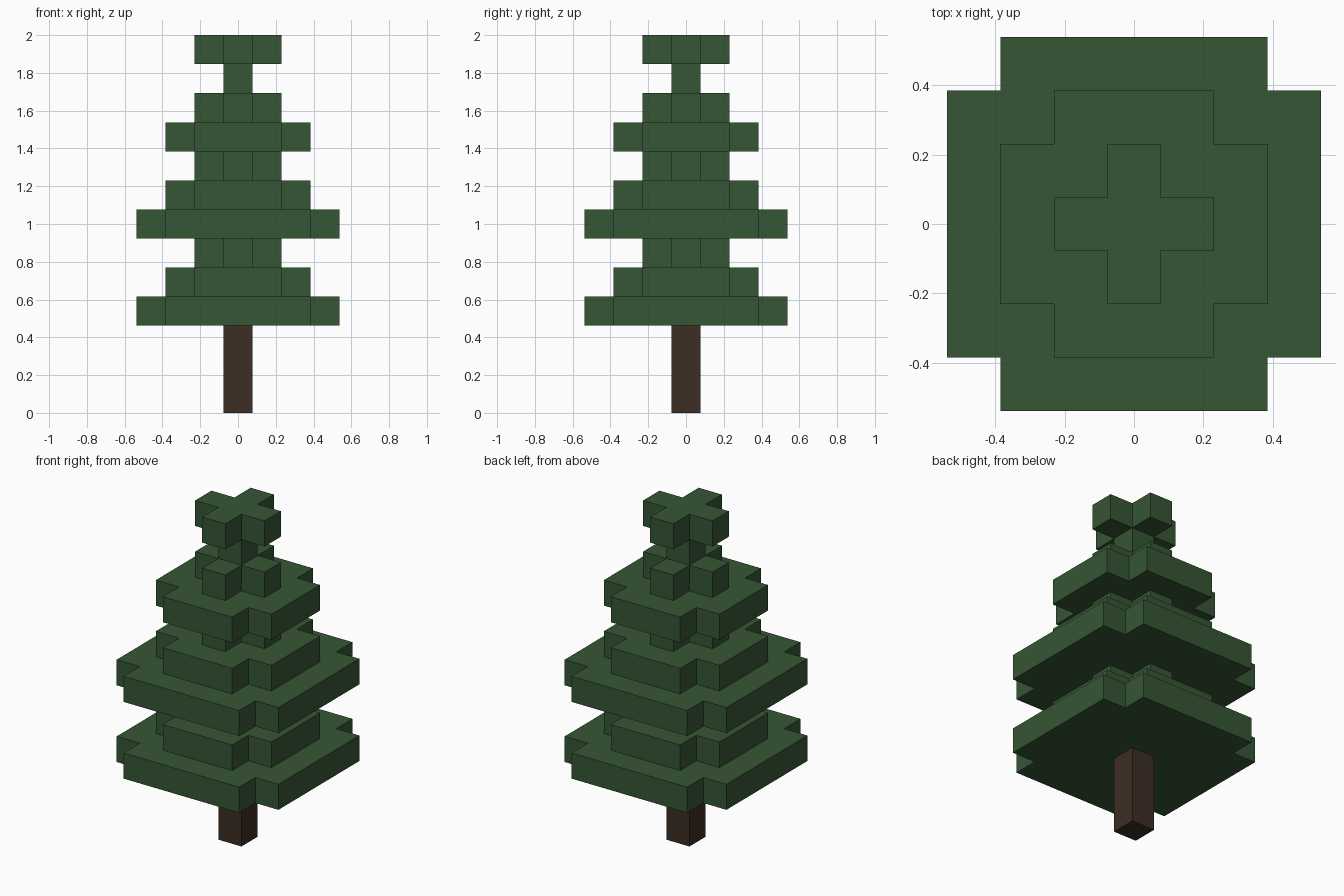
import bpy
import bmesh

BLOCK = 2 / 13          # edge of one block; the tree is 13 blocks tall
TRUNK_BLOCKS = 3
# Half width of each foliage layer in blocks, from the bottom up
LAYERS = [
    ("lower_tier", (3.5, 2.5, 1.5)),
    ("middle_tier", (3.5, 2.5, 1.5)),
    ("upper_tier", (2.5, 1.5)),
    ("tip", (0.5, 1.5)),
]

cube = bpy.data.objects.get("Cube")
if cube:
    bpy.data.objects.remove(cube, do_unlink=True)


def make_material(name, rgb):
    mat = bpy.data.materials.new(name)
    mat.use_nodes = True
    color = (*rgb, 1)
    mat.diffuse_color = color
    bsdf = next(n for n in mat.node_tree.nodes if n.type == "BSDF_PRINCIPLED")
    bsdf.inputs["Base Color"].default_value = color
    return mat


def layer_outline(half):
    """Square outline with one block notched out of each corner."""
    if half < 1:
        return [(half, -half), (half, half), (-half, half), (-half, -half)]
    inner = half - 1
    points = []
    corner = [(half, inner), (inner, inner), (inner, half)]
    for _ in range(4):
        points += corner
        corner = [(-y, x) for x, y in corner]
    return points


def make_prism(name, outline, bottom, height, mat):
    """Extrude an outline given in blocks straight up."""
    bm = bmesh.new()
    base = bm.faces.new([bm.verts.new((x * BLOCK, y * BLOCK, bottom * BLOCK))
                         for x, y in outline])
    top = bmesh.ops.extrude_face_region(bm, geom=[base], use_keep_orig=True)["geom"]
    bmesh.ops.translate(bm, vec=(0, 0, height * BLOCK),
                        verts=[v for v in top if isinstance(v, bmesh.types.BMVert)])
    bmesh.ops.recalc_face_normals(bm, faces=bm.faces)
    mesh = bpy.data.meshes.new(name)
    bm.to_mesh(mesh)
    bm.free()
    mesh.materials.append(mat)
    obj = bpy.data.objects.new(name, mesh)
    bpy.context.collection.objects.link(obj)
    return obj


bark = make_material("dark_bark", (0.045, 0.026, 0.017))
needles = make_material("pine_green", (0.036, 0.093, 0.034))

# Trunk
make_prism("trunk", layer_outline(0.5), 0, TRUNK_BLOCKS, bark)

# Foliage layers, each one block high
level = TRUNK_BLOCKS
for tier, halves in LAYERS:
    for i, half in enumerate(halves, 1):
        make_prism(f"{tier}_layer_{i}", layer_outline(half), level, 1, needles)
        level += 1
